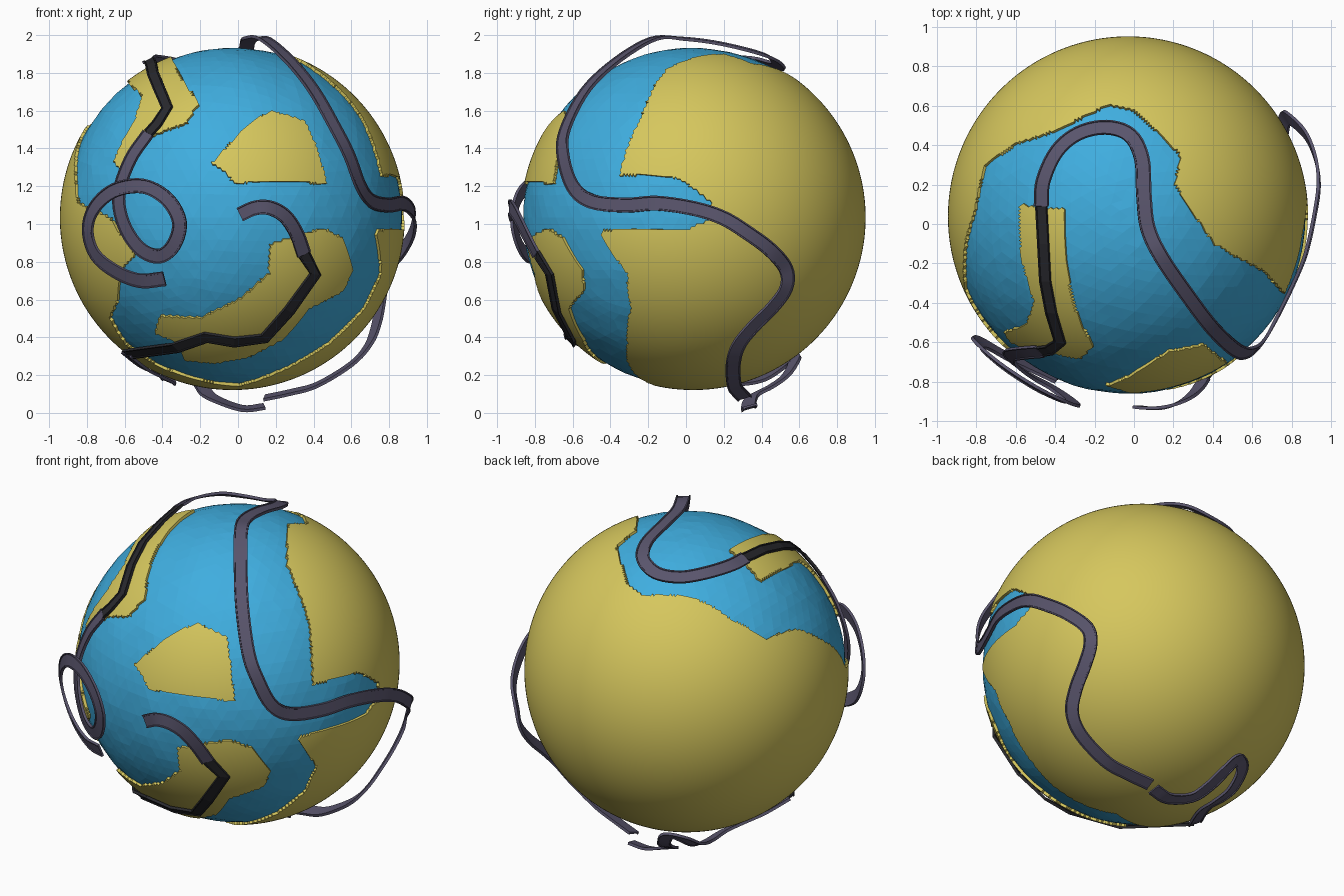
import bpy, bmesh, math, random
from mathutils import Vector

if "Cube" in bpy.data.objects:
    bpy.data.objects.remove(bpy.data.objects["Cube"])

random.seed(4)
C = Vector((-0.03, 0.038, 1.034))   # globe centre
R = 0.913                           # land radius


def material(name, rgb):
    m = bpy.data.materials.new(name)
    m.diffuse_color = (*rgb, 1)
    m.use_nodes = True
    m.node_tree.nodes["Principled BSDF"].inputs["Base Color"].default_value = m.diffuse_color
    return m


LAND = material("land_yellow", (0.67, 0.57, 0.11))
SEA = material("sea_blue", (0.05, 0.42, 0.74))
ROAD = material("road_grey", (0.10, 0.09, 0.15))
ASPHALT = material("road_black", (0.022, 0.022, 0.027))


def finish(bm, name, mat, smooth=None):
    bmesh.ops.recalc_face_normals(bm, faces=bm.faces)
    me = bpy.data.meshes.new(name)
    bm.to_mesh(me)
    bm.free()
    me.materials.append(mat)
    ob = bpy.data.objects.new(name, me)
    bpy.context.collection.objects.link(ob)
    if smooth:
        bpy.ops.object.select_all(action='DESELECT')
        ob.select_set(True)
        bpy.context.view_layer.objects.active = ob
        bpy.ops.object.shade_smooth_by_angle(angle=math.radians(smooth))
    return ob


# Points on a sphere as read from the front, top and right views
def rest(a, b, r):
    return math.sqrt(max(0.0, r * r - a * a - b * b))


def F(x, z, r=R):
    return Vector((x, C.y - rest(x - C.x, z - C.z, r), z))


def T(x, y, r=R):
    return Vector((x, y, C.z + rest(x - C.x, y - C.y, r)))


def S(y, z, r=R):
    return Vector((C.x + rest(y - C.y, z - C.z, r), y, z))


# Stereographic map centred on the ocean, for point-in-outline tests
AX = Vector((-0.05, -0.89, 0.45)).normalized()
U = AX.cross(Vector((0, 0, 1))).normalized()
V = U.cross(AX)


def flat(p):
    d = (p - C).normalized()
    k = 1 / max(1e-4, 1 + d.dot(AX))
    return d.dot(U) * k, d.dot(V) * k


def inside(q, poly):
    x, y = q
    hit = False
    for (x1, y1), (x2, y2) in zip(poly, poly[1:] + poly[:1]):
        if (y1 > y) != (y2 > y) and x < (x2 - x1) * (y - y1) / (y2 - y1) + x1:
            hit = not hit
    return hit


# Coastline of the big ocean
ocean = [T(-.13, .61), T(0, .58), T(.13, .46), T(.235, .355), T(.21, .2), T(.41, -.1), T(.59, -.2),
         S(-.24, 1.555), S(-.35, 1.26), S(-.03, 1.24), S(.13, 1.12), S(.15, 1.05), S(.1, 1.01),
         S(0, .97), S(-.455, .96), S(-.31, .735), S(-.29, .55), S(-.31, .365), S(-.24, .18),
         F(0, .14), F(-.18, .165), F(-.41, .24), F(-.6, .365), F(-.68, .5), F(-.635, .6),
         F(-.625, .76), F(-.545, .84), F(-.68, 1.03), F(-.85, 1.11), F(-.865, 1.31),
         T(-.858, -.1), T(-.807, .076), T(-.755, .305), T(-.6, .41), T(-.45, .457)]
# Three islands in the ocean
island_mid = [F(-.137, 1.325), F(.09, 1.555), F(.177, 1.6), F(.357, 1.545), F(.42, 1.4),
              F(.473, 1.21), F(-.02, 1.215), F(-.07, 1.28)]
island_top = [T(-.58, .1), T(-.35, .08), T(-.325, -.33), T(-.3, -.43), T(-.21, -.62), T(-.275, -.685),
              T(-.45, -.645), T(-.63, -.6), T(-.66, -.55), T(-.54, -.5), T(-.51, -.386), T(-.57, -.18)]
island_low = [F(-.415, .51), F(-.2, .5), F(.01, .6), F(.165, .735), F(.175, .89), F(.325, .945),
              F(.457, .975), F(.56, .92), F(.61, .76), F(.56, .645), F(.378, .55), F(.246, .39),
              F(.06, .296), F(-.12, .26), F(-.28, .275), F(-.31, .365), F(-.44, .42)]
ocean, *islands = [[flat(p) for p in o] for o in (ocean, island_mid, island_top, island_low)]

# Land shell: fine sphere with the ocean cut out and cliffs dropped inward
bm = bmesh.new()
bmesh.ops.create_icosphere(bm, subdivisions=7, radius=R)
bmesh.ops.translate(bm, verts=bm.verts, vec=C)
cut = []
for f in bm.faces:
    q = flat(f.calc_center_median())
    if inside(q, ocean) and not any(inside(q, i) for i in islands):
        cut.append(f)
bmesh.ops.delete(bm, geom=cut, context='FACES')
rim = bmesh.ops.extrude_edge_only(bm, edges=[e for e in bm.edges if e.is_boundary])
for g in rim["geom"]:
    if isinstance(g, bmesh.types.BMVert):
        g.co = C + (g.co - C) * 0.955
finish(bm, "land", LAND, 35)

# Sea: faceted, slightly rippled sphere
bm = bmesh.new()
bmesh.ops.create_icosphere(bm, subdivisions=5, radius=0.898)
for v in bm.verts:
    v.co = C + v.co * (1 + random.uniform(-0.0015, 0.0015)
                       + 0.002 * math.sin(17 * v.co.x + 9 * v.co.z) * math.sin(14 * v.co.z - 8 * v.co.y))
finish(bm, "sea", SEA)


def spline(pts, n):
    if n == 1:
        return pts
    ext = [2 * pts[0] - pts[1]] + pts + [2 * pts[-1] - pts[-2]]
    out = []
    for a, b, c, d in zip(ext, ext[1:], ext[2:], ext[3:]):
        for i in range(n):
            t = i / n
            out.append(0.5 * (2 * b + (c - a) * t + (2 * a - 5 * b + 4 * c - d) * t * t
                              + (3 * b - a - 3 * c + d) * t ** 3))
    return out + [pts[-1]]


# Ribbon road with low kerbs, its surface facing away from the globe
def road(name, pts, mat, width=0.078, n=5):
    pts = spline([Vector(p) for p in pts], n)
    w = width / 2
    prof = [(-w, -.007), (w, -.007), (w, .009), (w - .007, .009), (w - .009, .004),
            (-w + .009, .004), (-w + .007, .009), (-w, .009)]
    bm = bmesh.new()
    rings = []
    for i, p in enumerate(pts):
        t = (pts[min(i + 1, len(pts) - 1)] - pts[max(i - 1, 0)]).normalized()
        side = t.cross(p - C).normalized()
        up = side.cross(t)
        rings.append([bm.verts.new(p + side * a + up * b) for a, b in prof])
    for r1, r2 in zip(rings, rings[1:]):
        for k in range(8):
            j = (k + 1) % 8
            bm.faces.new((r1[k], r1[j], r2[j], r2[k]))
    bm.faces.new(rings[0])
    bm.faces.new(rings[-1][::-1])
    finish(bm, name, mat, 30 if n > 1 else None)


# Long road over the top, down the right side and underneath
road("long_road", [
    (-.47, .09, 1.87), (-.46, .22, 1.87), (-.39, .37, 1.86), (-.28, .46, 1.84), (-.14, .49, 1.84),
    (-.02, .45, 1.88), (.04, .33, 1.92), (.05, .15, 1.96), (.07, -.02, 1.98), (.14, -.17, 1.98),
    (.27, -.36, 1.87), (.4, -.53, 1.71), (.52, -.64, 1.5), (.59, -.65, 1.36), (.65, -.6, 1.2),
    (.71, -.5, 1.12), (.8, -.32, 1.1), (.87, -.15, 1.11), (.915, .05, 1.08), (.935, .2, 1.03),
    (.92, .33, .95), (.87, .45, .86), (.79, .53, .76), (.765, .53, .66), (.75, .46, .56),
    (.73, .36, .46), (.69, .28, .36), (.6, .25, .26), (.42, .255, .15), (.28, .28, .11),
    (.14, .31, .08)], ROAD)

# Separate stretch hooking around underneath to the front left
road("under_road", [
    (.14, .34, .035), (.02, .33, .025), (-.14, .35, .085), (-.19, .45, .14), (-.22, .53, .2),
    (-.28, .575, .28), (-.35, .53, .26), (-.37, .42, .19), (-.365, .3, .165), (-.38, .18, .18),
    (-.43, .07, .205), (-.5, -.05, .24), (-.59, -.17, .31)], ROAD)

# Black road across the upper-left island
road("island_road_top", [
    (-.47, .09, 1.87), T(-.46, -.1, .93), T(-.45, -.29, .93), T(-.42, -.45, .93),
    T(-.375, -.6, .93), F(-.43, 1.53, .93), F(-.475, 1.48, .93)], ASPHALT, 0.062, 1)

# Loop road at the left front, rising so that it crosses itself
loop = [(-.475, 1.48, .93), (-.57, 1.34, .93), (-.63, 1.16, .935), (-.605, 1.0, .945),
        (-.52, .87, .96), (-.417, .83, .97), (-.34, .89, .98), (-.31, 1.01, .99), (-.374, 1.13, .995),
        (-.5, 1.2, 1), (-.65, 1.18, 1), (-.757, 1.09, 1), (-.795, .97, 1), (-.757, .84, .99),
        (-.65, .75, .98), (-.52, .7, .97), (-.39, .71, .96)]
road("loop_road", [F(*p) for p in loop], ROAD)

# Black road across the lower island, and its raised end
road("island_road_low", [
    F(.35, .84, .93), F(.41, .735, .928), F(.27, .54, .926), F(.14, .395, .926), F(-.02, .375, .926),
    F(-.17, .4, .926), F(-.33, .345, .93), (-.59, -.17, .31)], ASPHALT, 0.066, 1)
road("raised_road", [
    F(.35, .84, .935), F(.31, .95, .955), F(.25, 1.04, .975), F(.17, 1.085, .985),
    F(.09, 1.085, .98), F(.01, 1.05, .965)], ROAD)
